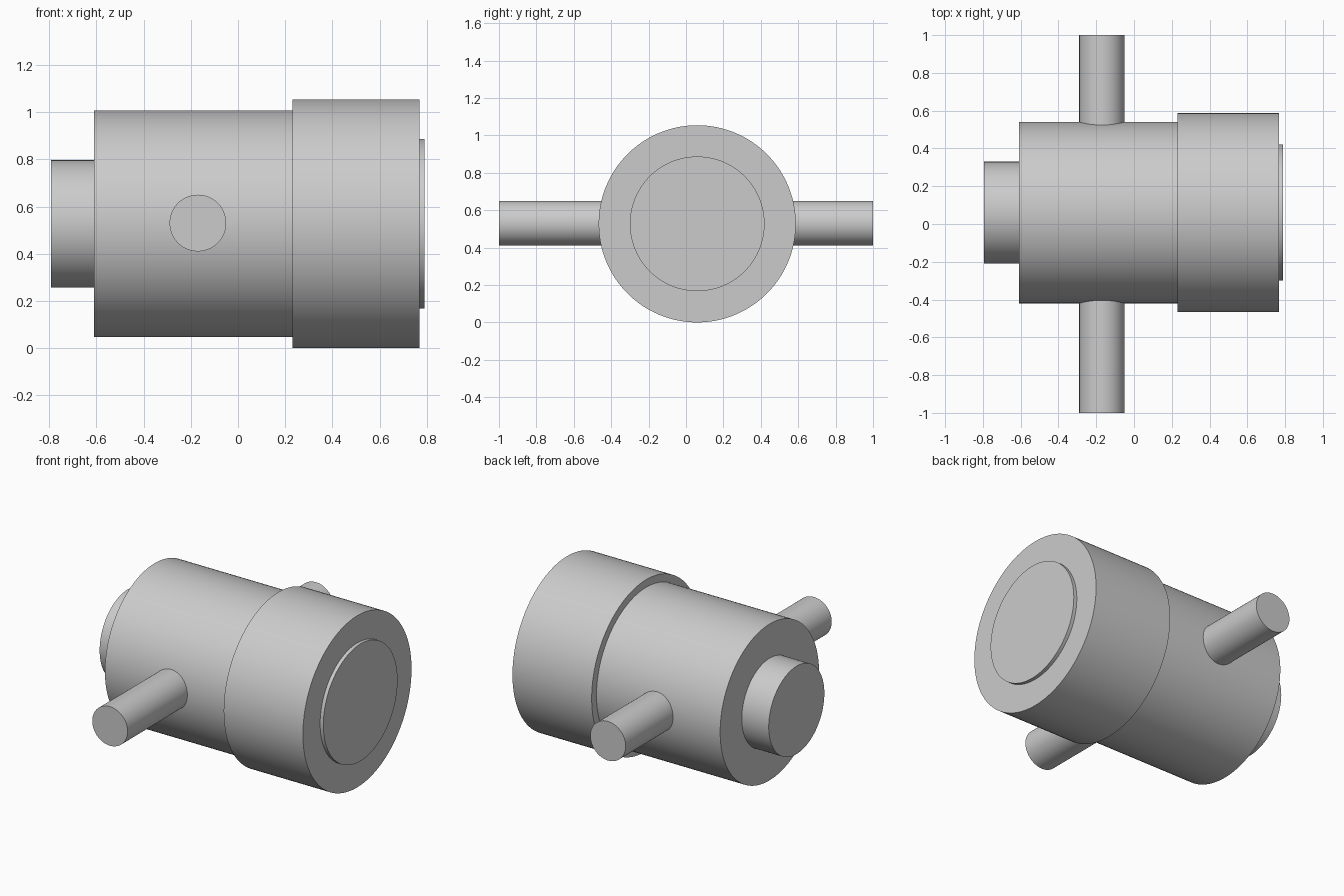
import bpy
from math import pi

if "Cube" in bpy.data.objects:
    bpy.data.objects.remove(bpy.data.objects["Cube"])

CY, CZ = 0.06, 0.527   # common axis of the barrel


def cylinder(name, radius, start, end, along, a, b, sides=128):
    """Cylinder along X (a, b = y, z) or along Y (a, b = x, z)."""
    mid = (start + end) / 2
    loc, rot = ((mid, a, b), (0, pi / 2, 0)) if along == 'X' else ((a, mid, b), (pi / 2, 0, 0))
    bpy.ops.mesh.primitive_cylinder_add(vertices=sides, radius=radius,
                                        depth=end - start, location=loc, rotation=rot)
    obj = bpy.context.object
    obj.name = name
    bpy.ops.object.transform_apply(location=False, rotation=True, scale=True)
    bpy.ops.object.shade_smooth_by_angle(angle=pi / 6)
    return obj


# Coaxial barrel sections: name, radius, x start, x end
for name, radius, x0, x1 in [
    ("rear_stub", 0.27, -0.793, -0.61),
    ("main_barrel", 0.48, -0.61, 0.23),
    ("front_collar", 0.527, 0.23, 0.768),
    ("front_disc", 0.36, 0.768, 0.79),
]:
    cylinder(name, radius, x0, x1, 'X', CY, CZ)

# Cross pin passing through the barrel
cylinder("cross_pin", 0.12, -1.0, 1.0, 'Y', -0.17, 0.53, 96)
